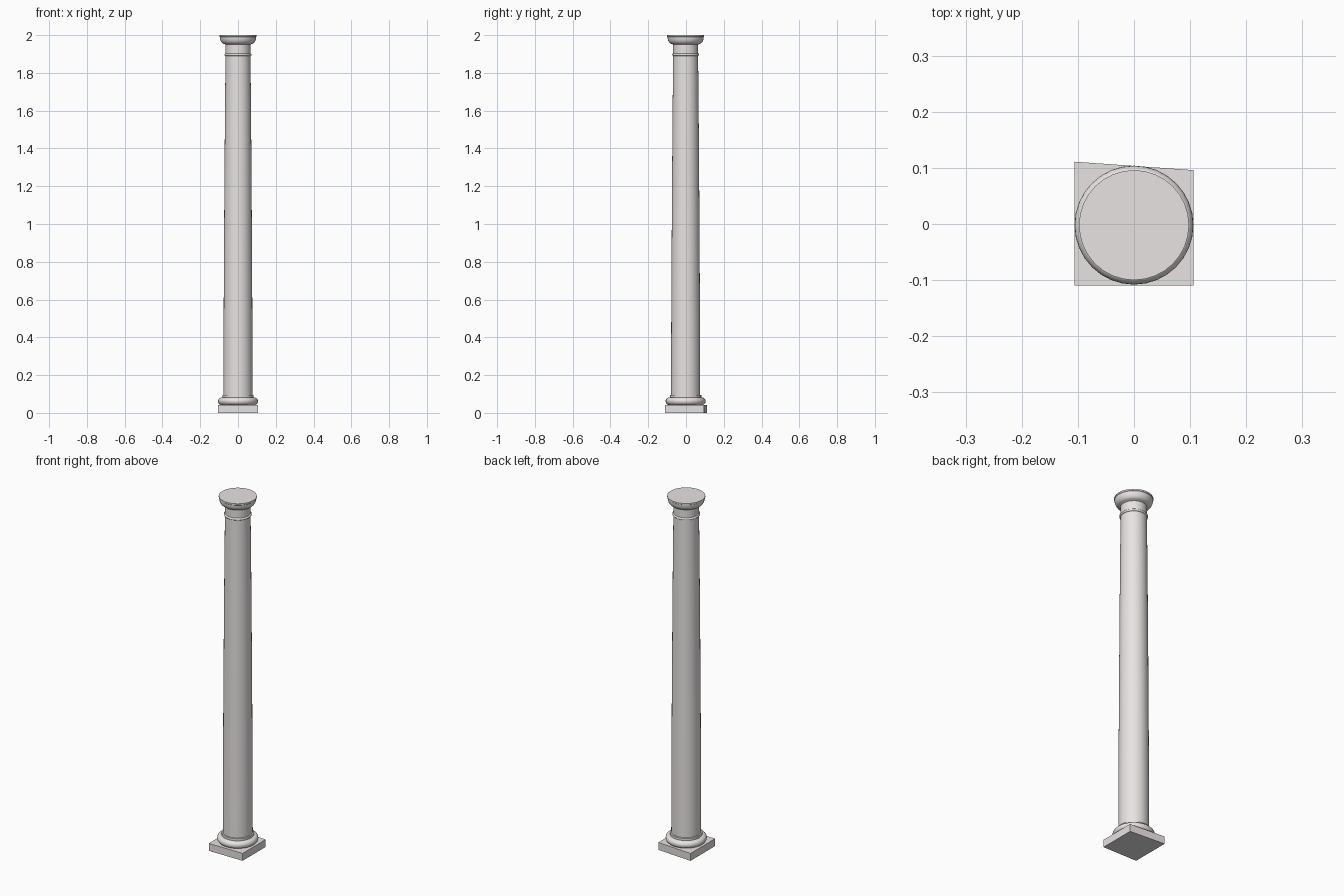
import bpy, bmesh
from math import sin, cos, pi

if "Cube" in bpy.data.objects:
    bpy.data.objects.remove(bpy.data.objects["Cube"])

SIDES = 32
AXIS_Y = -0.002  # the round parts sit slightly forward of the plinth centre

# Pale stone
stone = bpy.data.materials.new("pale_stone")
stone.diffuse_color = (0.80, 0.77, 0.76, 1)
stone.use_nodes = True
stone.node_tree.nodes["Principled BSDF"].inputs["Base Color"].default_value = stone.diffuse_color


def add_object(name, bm):
    bmesh.ops.recalc_face_normals(bm, faces=bm.faces)
    mesh = bpy.data.meshes.new(name)
    bm.to_mesh(mesh)
    bm.free()
    mesh.materials.append(stone)
    obj = bpy.data.objects.new(name, mesh)
    bpy.context.collection.objects.link(obj)
    return obj


def lathe(name, profile):
    """Turn a list of (radius, height) into a closed round part."""
    bm = bmesh.new()
    rings = [[bm.verts.new((r * cos(2 * pi * i / SIDES),
                            r * sin(2 * pi * i / SIDES) + AXIS_Y, z))
              for i in range(SIDES)] for r, z in profile]
    for low, high in zip(rings, rings[1:]):
        for i in range(SIDES):
            j = (i + 1) % SIDES
            bm.faces.new((low[i], low[j], high[j], high[i]))
    bm.faces.new(rings[0])
    bm.faces.new(rings[-1])
    obj = add_object(name, bm)
    bpy.ops.object.select_all(action='DESELECT')
    obj.select_set(True)
    bpy.context.view_layer.objects.active = obj
    bpy.ops.object.shade_smooth_by_angle(angle=pi / 5)
    return obj


def arc(r, z, dr, dz, start, end, steps):
    """Profile points along an elliptical arc, angles in degrees."""
    angles = [(start + (end - start) * k / steps) * pi / 180 for k in range(steps + 1)]
    return [(r + dr * cos(a), z + dz * sin(a)) for a in angles]


# Plinth: square slab whose back edge runs slightly askew
bm = bmesh.new()
outline = [(-0.106, -0.11), (0.106, -0.11), (0.106, 0.096), (-0.106, 0.111)]
face = bm.faces.new([bm.verts.new((x, y, 0)) for x, y in outline])
top = bmesh.ops.extrude_face_region(bm, geom=[face])["geom"]
bmesh.ops.translate(bm, vec=(0, 0, 0.042),
                    verts=[v for v in top if isinstance(v, bmesh.types.BMVert)])
add_object("plinth", bm)

# Base: rounded torus with a small fillet above it
lathe("base_moulding", arc(0.086, 0.062, 0.020, 0.020, -90, 90, 10)
      + [(0.083, 0.082), (0.083, 0.094), (0.077, 0.096)])

# Shaft: gentle taper with a slight swelling
lathe("shaft", [(0.077, 0.09), (0.0765, 0.4), (0.0745, 0.8), (0.072, 1.2),
                (0.069, 1.6), (0.066, 1.895)])

# Neck ring
lathe("neck_ring", [(0.064, 1.890)] + arc(0.066, 1.897, 0.006, 0.006, -80, 80, 6)
      + [(0.064, 1.904)])

# Capital: neck and flaring bowl with a flat top
lathe("capital", [(0.066, 1.90), (0.066, 1.950), (0.071, 1.952)]
      + arc(0.071, 1.990, 0.025, 0.037, -85, 0, 8)
      + [(0.098, 1.992), (0.098, 2.0)])
